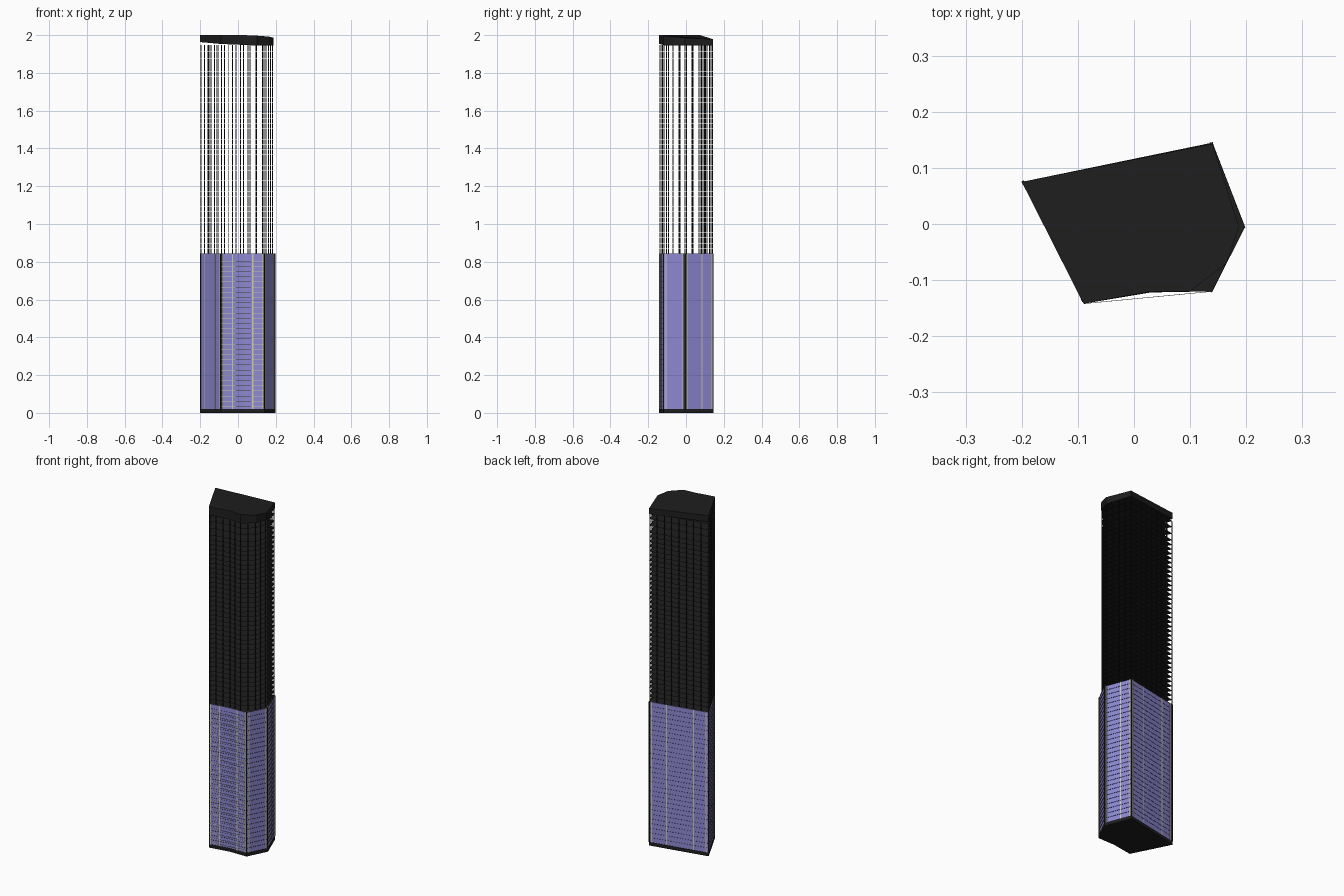
import bpy, bmesh
from mathutils import Vector, Matrix

cube = bpy.data.objects.get("Cube")
if cube:
    bpy.data.objects.remove(cube)


def material(name, rgb):
    m = bpy.data.materials.new(name)
    m.use_nodes = True
    m.diffuse_color = (*rgb, 1)
    m.node_tree.nodes["Principled BSDF"].inputs["Base Color"].default_value = (*rgb, 1)
    return m


BLACK = material("charcoal", (0.013, 0.013, 0.013))
GLASS = material("violet glass", (0.27, 0.255, 0.66))
CREAM = material("cream trim", (0.62, 0.60, 0.42))

# Plan outlines, counter-clockwise from the back left corner of the plan
BASE = [(-0.2, 0.075), (-0.09, -0.142), (0.03, -0.122), (0.14, -0.12),
        (0.198, -0.005), (0.14, 0.145)]
CROWN = [(-0.2, 0.075), (-0.09, -0.142), (0.03, -0.12), (0.1, -0.12),
         (0.165, -0.07), (0.187, -0.005), (0.14, 0.143)]
SPLIT, CROWN_Z, FLOOR, PLINTH = 0.845, 1.95, 0.0275, 0.02


def scaled(plan, s=1.0):
    return [Vector(p) * s for p in plan]


def finish(bm, name, mat):
    me = bpy.data.meshes.new(name)
    bm.to_mesh(me)
    bm.free()
    me.materials.append(mat)
    ob = bpy.data.objects.new(name, me)
    bpy.context.collection.objects.link(ob)


def prism(name, mat, pts, lows, highs):
    bm = bmesh.new()
    lo = [bm.verts.new((p.x, p.y, z)) for p, z in zip(pts, lows)]
    hi = [bm.verts.new((p.x, p.y, z)) for p, z in zip(pts, highs)]
    n = len(pts)
    bm.faces.new(lo[::-1])
    bm.faces.new(hi)
    for i in range(n):
        j = (i + 1) % n
        bm.faces.new((lo[i], lo[j], hi[j], hi[i]))
    finish(bm, name, mat)


def plates(name, mat, heights, pts):
    bm = bmesh.new()
    for z in heights:
        bm.faces.new([bm.verts.new((p.x, p.y, z)) for p in pts])
    finish(bm, name, mat)


def post(bm, a, b, t, z0, z1, width, depth):
    # Box on the plan line a-b, turned to follow it
    d = (b - a).normalized()
    c = a.lerp(b, t)
    rot = Matrix(((d.x, -d.y, 0), (d.y, d.x, 0), (0, 0, 1))).to_4x4()
    place = Matrix.Translation((c.x, c.y, (z0 + z1) / 2)) @ rot
    bmesh.ops.create_cube(bm, size=1, matrix=place @ Matrix.Diagonal((width, depth, z1 - z0, 1)))


def edges(pts):
    return list(zip(pts, pts[1:] + pts[:1]))


# Plinth and glazed lower block
n = len(BASE)
prism("plinth", BLACK, scaled(BASE), [0] * n, [PLINTH] * n)
prism("lower_glazing", GLASS, scaled(BASE, 0.985), [PLINTH] * n, [SPLIT - 0.002] * n)

# Floor edges projecting past the glass
floors = [PLINTH + FLOOR * (i + 1) for i in range(29)]
plates("lower_floor_edges", BLACK, floors + [SPLIT], scaled(BASE, 0.998))

# Cream vertical trims: plan edge, then positions along it
TRIMS = {0: (0.2, 0.7, 0.93), 1: (0.06, 0.5), 2: (0.45, 0.95),
         3: (0.12, 0.92), 4: (0.06, 0.6, 0.96), 5: (0.04, 0.29, 0.75, 0.96)}
lower_edges = edges(scaled(BASE, 0.986))
bm = bmesh.new()
for e, places in TRIMS.items():
    for t in places:
        post(bm, *lower_edges[e], t, PLINTH, SPLIT, 0.006, 0.003)
finish(bm, "vertical_trims", CREAM)

# Dark corner posts
bm = bmesh.new()
for e, t in [(0, 0), (0, 0.98), (1, 0.02), (3, 0), (4, 0), (5, 0)]:
    post(bm, *lower_edges[e], t, PLINTH, SPLIT, 0.006, 0.005)
finish(bm, "corner_posts", BLACK)

# Cream rails bridging the shallow recess of the front
bm = bmesh.new()
a, b = Vector(BASE[1]), Vector(BASE[3])
for z in floors:
    post(bm, a, b, 0.5, z - 0.015, z - 0.0125, (b - a).length * 0.97, 0.001)
finish(bm, "front_rails", CREAM)

# Open upper floors: thin slabs with short columns between them
levels = [SPLIT + FLOOR * i for i in range(37)] + [1.875, 1.915, CROWN_Z]
plates("upper_slabs", BLACK, levels, scaled(CROWN, 0.995))
bm = bmesh.new()
for a, b in edges(scaled(CROWN, 0.98)):
    count = max(1, round((b - a).length / 0.042))
    for k in range(count):
        for z0, z1 in zip(levels, levels[1:]):
            post(bm, a, b, k / count, z0, z1 - 0.002, 0.004, 0.004)
finish(bm, "upper_columns", BLACK)

# Sloping roof cap
prism("roof_cap", BLACK, scaled(CROWN),
      [1.963, 1.953, 1.948, 1.945, 1.945, 1.945, 1.945],
      [2.0, 2.0, 2.0, 1.997, 1.992, 1.986, 1.978])
